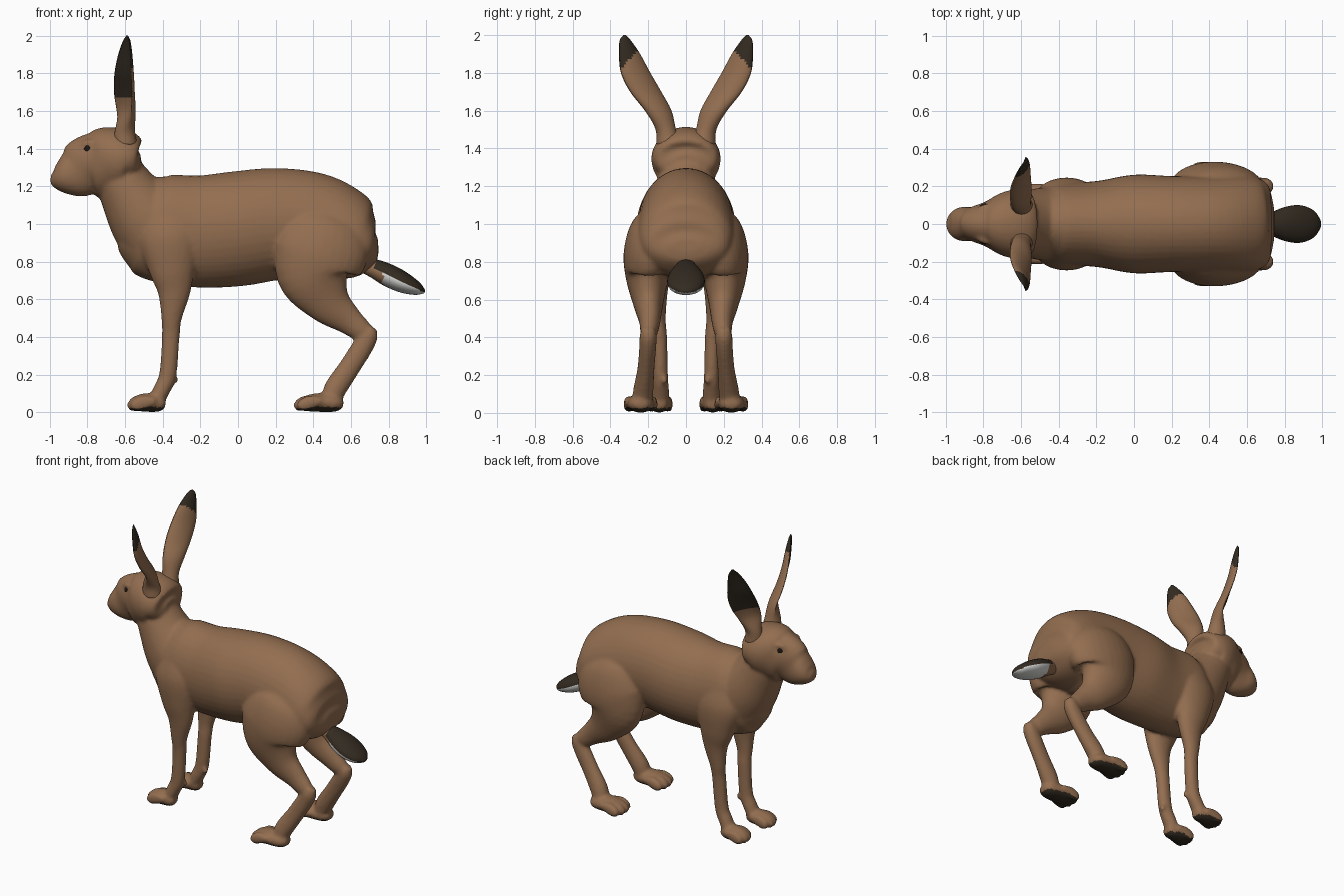
import bpy, bmesh, math
from mathutils import Vector

cube = bpy.data.objects.get("Cube")
if cube:
    bpy.data.objects.remove(cube)


def material(name, rgb):
    m = bpy.data.materials.new(name)
    m.use_nodes = True
    m.diffuse_color = (*rgb, 1)
    bsdf = next(n for n in m.node_tree.nodes if n.type == 'BSDF_PRINCIPLED')
    bsdf.inputs["Base Color"].default_value = (*rgb, 1)
    bsdf.inputs["Roughness"].default_value = 0.8
    return m


MATS = [material("brown_fur", (0.29, 0.155, 0.08)),
        material("dark_fur", (0.033, 0.024, 0.015)),
        material("white_fur", (0.68, 0.68, 0.66)),
        material("eye_black", (0.012, 0.008, 0.006))]
BROWN, DARK, WHITE, EYE = range(4)


def spline(points, steps=5):
    """Smooth a list of control tuples with a Catmull-Rom curve."""
    pts = [Vector(p) for p in points]
    pts = [pts[0] * 2 - pts[1]] + pts + [pts[-1] * 2 - pts[-2]]
    out = []
    for a, b, c, d in zip(pts, pts[1:], pts[2:], pts[3:]):
        for i in range(steps):
            t = i / steps
            out.append(0.5 * (2 * b + (c - a) * t + (2 * a - 5 * b + 4 * c - d) * t * t
                              + (3 * b - a - 3 * c + d) * t ** 3))
    return out + [pts[-2]]


def skin(bm, rings):
    """Bridge closed rings of points and cap both ends."""
    loops = [[bm.verts.new(p) for p in ring] for ring in rings]
    n = len(loops[0])
    faces = [bm.faces.new((a[i], a[(i + 1) % n], b[(i + 1) % n], b[i]))
             for a, b in zip(loops, loops[1:]) for i in range(n)]
    faces += [bm.faces.new(loops[0][::-1]), bm.faces.new(loops[-1])]
    bmesh.ops.recalc_face_normals(bm, faces=faces)


def tube(bm, points, side=1, n=28):
    """Loft ellipses along a path of (x, y, z, half width, half depth)."""
    path = spline(points)
    centres = [Vector((p[0], p[1] * side, p[2])) for p in path]
    across = Vector((0, 1, 0))
    rings = []
    for i, (c, p) in enumerate(zip(centres, path)):
        tangent = centres[min(i + 1, len(path) - 1)] - centres[max(i - 1, 0)]
        up = tangent.cross(across).normalized()
        w, h = max(p[3], 0.003), max(p[4], 0.003)
        rings.append([c + across * w * math.cos(k * math.tau / n) + up * h * math.sin(k * math.tau / n)
                      for k in range(n)])
    skin(bm, rings)


def finish(bm, name):
    mesh = bpy.data.meshes.new(name)
    bm.to_mesh(mesh)
    bm.free()
    for m in MATS:
        mesh.materials.append(m)
    obj = bpy.data.objects.new(name, mesh)
    bpy.context.scene.collection.objects.link(obj)
    for f in mesh.polygons:
        f.use_smooth = True
    return obj


def profile(rows):
    """Turn (x, top, bottom, half width) rows into path points."""
    return [(x, 0, (t + b) / 2, w, (t - b) / 2) for x, t, b, w in rows]


def foot(bm, heel, toe, y, width, side):
    """Paw with four toes, pointing forward along -x."""
    length = heel - toe
    tube(bm, [(heel, y, .045, .03, .02), (heel - length * .15, y, .047, width * .7, .044),
              (heel - length * .5, y, .052, width * .85, .05),
              (toe + length * .2, y, .045, width * .75, .038),
              (toe + length * .08, y, .04, width * .4, .02)], side)
    for k in range(4):
        off = (k - 1.5) / 1.5
        yt = y + off * width * .72
        tip = toe + abs(off) * .025 - .005
        r = width * .3
        tube(bm, [(tip + .13, yt, .06, r * .8, .02), (tip + .07, yt, .052, r, .038),
                  (tip + .025, yt, .036, r, .034), (tip + .004, yt, .028, r * .6, .018),
                  (tip, yt, .026, r * .2, .006)], side, 16)


# Torso, neck and head
bm = bmesh.new()
tube(bm, profile([(-.64, 1.12, .95, .06), (-.6, 1.2, .86, .12), (-.5, 1.26, .75, .18),
                  (-.4, 1.265, .69, .215), (-.2, 1.258, .662, .228), (0, 1.28, .67, .262),
                  (.2, 1.297, .7, .255), (.4, 1.272, .68, .255), (.55, 1.2, .68, .26),
                  (.65, 1.1, .7, .245), (.715, 1.01, .76, .2), (.745, .92, .85, .08)]), n=40)
tube(bm, [(-.42, 0, .96, .2, .23), (-.5, 0, 1.05, .19, .2), (-.58, 0, 1.17, .165, .16),
          (-.64, 0, 1.28, .14, .13), (-.67, 0, 1.35, .1, .1)], n=40)
tube(bm, profile([(-.995, 1.265, 1.225, .025), (-.97, 1.3, 1.185, .065), (-.92, 1.352, 1.152, .09),
                  (-.86, 1.412, 1.135, .09), (-.8, 1.468, 1.15, .112), (-.74, 1.497, 1.14, .147),
                  (-.67, 1.518, 1.155, .177), (-.6, 1.5, 1.19, .182), (-.545, 1.43, 1.22, .155),
                  (-.515, 1.37, 1.28, .07)]), n=40)

for s in (1, -1):
    # Brow ridge
    tube(bm, [(-.835, .075, 1.41, .012, .012), (-.8, .083, 1.432, .022, .018),
              (-.75, .1, 1.425, .012, .012)], s, 16)
    # Shoulder and front leg
    tube(bm, [(-.37, .1, 1.08, .1, .13), (-.36, .135, .93, .11, .17), (-.35, .155, .76, .08, .125),
              (-.34, .155, .64, .058, .088), (-.353, .15, .5, .043, .055), (-.357, .14, .4, .04, .047),
              (-.373, .135, .2, .04, .046), (-.405, .135, .12, .045, .045),
              (-.44, .138, .05, .05, .04)], s)
    tube(bm, [(-.36, .12, .21, .015, .015), (-.335, .115, .175, .017, .017),
              (-.335, .113, .15, .008, .008)], s, 14)
    foot(bm, -.385, -.59, .142, .07, s)
    # Thigh, shank and hind foot
    tube(bm, [(.48, .12, 1.08, .1, .13), (.46, .165, .99, .13, .22), (.435, .19, .85, .14, .255),
              (.41, .205, .72, .115, .2), (.48, .2, .585, .08, .125), (.58, .192, .495, .058, .08),
              (.655, .195, .435, .047, .06), (.7, .2, .41, .035, .045)], s)
    tube(bm, [(.715, .2, .45, .03, .025), (.695, .2, .41, .045, .05), (.66, .203, .345, .045, .056),
              (.59, .212, .235, .045, .057), (.52, .225, .13, .053, .06), (.49, .232, .06, .055, .05)], s)
    foot(bm, .56, .295, .24, .088, s)

# Fuse into one skin, then bake the modifiers
body = finish(bm, "body")
remesh = body.modifiers.new("fuse", 'REMESH')
remesh.mode = 'VOXEL'
remesh.voxel_size = .0115
smooth = body.modifiers.new("relax", 'SMOOTH')
smooth.factor = .5
smooth.iterations = 5
graph = bpy.context.evaluated_depsgraph_get()
baked = bpy.data.meshes.new_from_object(body.evaluated_get(graph))
body.modifiers.clear()
body.data = baked
baked.materials.clear()
for m in MATS:
    baked.materials.append(m)
for f in baked.polygons:
    f.use_smooth = True
    # Dark paw pads underneath
    f.material_index = DARK if f.center.z < .03 and f.normal.z < -.55 else BROWN

# Ears: cupped leaves of (x, y, z, half width, depth, hollow)
EAR = [(-.6, .09, 1.42, .065, .065, -1), (-.6, .107, 1.5, .055, .052, -1),
       (-.605, .15, 1.6, .078, .055, 0), (-.612, .215, 1.7, .093, .05, .55),
       (-.612, .268, 1.8, .088, .045, .6), (-.605, .3, 1.9, .063, .035, .6),
       (-.595, .322, 1.97, .034, .02, .5), (-.59, .325, 2.0, .008, .006, 0)]
for s, name in ((1, "ear_back_side"), (-1, "ear_front_side")):
    wide, opening = Vector((.5, .87 * s, 0)), Vector((-.87, .5 * s, 0))
    rings = []
    for x, y, z, a, b, hollow in spline(EAR, 7):
        ring = []
        for k in range(32):
            t = k * math.tau / 32
            depth = math.sin(t) * (b if math.sin(t) < 0 else -hollow * b)
            ring.append(Vector((x, y * s, z)) + wide * a * math.cos(t) + opening * depth)
        rings.append(ring)
    bm = bmesh.new()
    skin(bm, rings)
    ear = finish(bm, name)
    for f in ear.data.polygons:
        c = f.center
        inside = f.normal.dot(opening) > .2 and c.z > 1.67
        f.material_index = DARK if inside or c.z + abs(c.y) > 2.17 else BROWN

# Tail: dark above, white below, brown root
bm = bmesh.new()
tube(bm, [(.62, 0, .8, .03, .035), (.72, 0, .765, .058, .05), (.8, 0, .727, .09, .06),
          (.88, 0, .688, .1, .055), (.95, 0, .657, .075, .036), (.985, 0, .642, .03, .014),
          (.992, 0, .639, .006, .004)])
tail = finish(bm, "tail")
for f in tail.data.polygons:
    c = f.center
    above = c.z > .755 - .46 * (c.x - .73)
    f.material_index = BROWN if c.x < (.73 if above else .77) else DARK if above else WHITE

# Eyes
for s, name in ((1, "eye_back_side"), (-1, "eye_front_side")):
    bm = bmesh.new()
    bmesh.ops.create_uvsphere(bm, u_segments=20, v_segments=12, radius=.026)
    eye = finish(bm, name)
    eye.location = (-.795, .083 * s, 1.398)
    for f in eye.data.polygons:
        f.material_index = EYE
